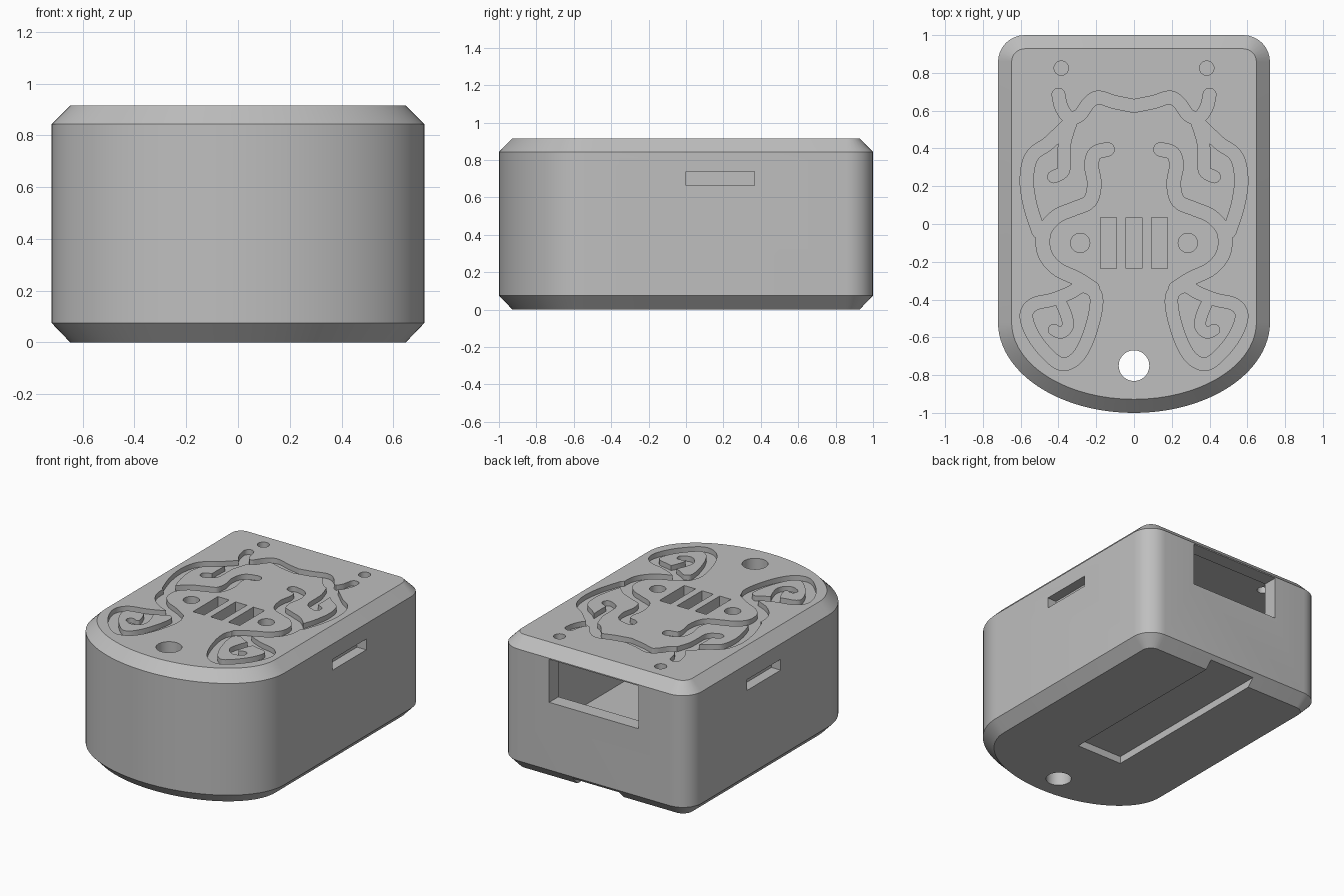
import bpy, bmesh, math
from mathutils import Vector

if "Cube" in bpy.data.objects:
    bpy.data.objects.remove(bpy.data.objects["Cube"])

H = 0.915        # total height
CH = 0.072       # edge chamfer
GROOVE = 0.035   # depth of the engraved ornament

grey = bpy.data.materials.new("plain grey")
grey.diffuse_color = (0.52, 0.52, 0.52, 1)
grey.use_nodes = True
grey.node_tree.nodes["Principled BSDF"].inputs["Base Color"].default_value = grey.diffuse_color


def make_object(name, bm):
    bmesh.ops.recalc_face_normals(bm, faces=bm.faces)
    me = bpy.data.meshes.new(name)
    bm.to_mesh(me)
    bm.free()
    me.materials.append(grey)
    ob = bpy.data.objects.new(name, me)
    bpy.context.collection.objects.link(ob)
    return ob


def loft(name, loops):
    """Closed solid through stacked loops of equal point count."""
    bm = bmesh.new()
    rings = [[bm.verts.new(p) for p in loop] for loop in loops]
    n = len(rings[0])
    for a, b in zip(rings, rings[1:]):
        for i in range(n):
            j = (i + 1) % n
            bm.faces.new((a[i], a[j], b[j], b[i]))
    bm.faces.new(rings[0])
    bm.faces.new(rings[-1])
    return make_object(name, bm)


def prism(name, pts, z0, z1):
    return loft(name, [[(x, y, z) for x, y in pts] for z in (z0, z1)])


def rect(x0, x1, y0, y1):
    return [(x0, y0), (x1, y0), (x1, y1), (x0, y1)]


def circle(cx, cy, r, n=32):
    return [(cx + r * math.cos(math.tau * i / n), cy + r * math.sin(math.tau * i / n))
            for i in range(n)]


def outline(inset, z):
    """Rounded back corners and an elliptical front."""
    a, b, r = 0.72 - inset, 0.48 - inset, 0.142 - inset
    pts = [(a * math.cos(t), -0.52 + b * math.sin(t))
           for t in (math.pi + math.pi * i / 48 for i in range(49))]
    for sx, start in ((1, 0), (-1, 90)):
        for i in range(9):
            t = math.radians(start + 90 * i / 8)
            pts.append((sx * 0.578 + r * math.cos(t), 0.858 + r * math.sin(t)))
    return [(x, y, z) for x, y in pts]


def spline(pts, closed, steps=7):
    """Catmull-Rom samples through the control points."""
    p = [Vector(q) for q in pts]
    n = len(p)
    get = (lambda i: p[i % n]) if closed else (lambda i: p[max(0, min(n - 1, i))])
    out = []
    for i in range(n if closed else n - 1):
        a, b, c, d = get(i - 1), get(i), get(i + 1), get(i + 2)
        for k in range(steps):
            t = k / steps
            out.append(0.5 * (2 * b + (c - a) * t + (2 * a - 5 * b + 4 * c - d) * t * t
                              + (3 * b - a - 3 * c + d) * t ** 3))
    if not closed:
        out.append(p[-1])
    return out


def ribbon(name, pts, width, closed, side):
    """Band of constant width following a path, used to engrave a groove."""
    c = spline([(x * side, y) for x, y in pts], closed)
    n, w = len(c), width / 2
    left, right = [], []
    for i in range(n):
        a = c[(i - 1) % n] if closed else c[max(0, i - 1)]
        b = c[(i + 1) % n] if closed else c[min(n - 1, i + 1)]
        d = (b - a).normalized()
        nrm = Vector((-d.y, d.x)) * w
        left.append(c[i] + nrm)
        right.append(c[i] - nrm)
    z0, z1 = H - GROOVE, H + 0.05
    if closed:
        loops = [[(*p, z) for p in s] for s, z in
                 ((left, z0), (right, z0), (right, z1), (left, z1))]
        bm = bmesh.new()
        rings = [[bm.verts.new(p) for p in loop] for loop in loops]
        for k in range(4):
            s, t = rings[k], rings[(k + 1) % 4]
            for i in range(n):
                j = (i + 1) % n
                bm.faces.new((s[i], s[j], t[j], t[i]))
        return make_object(name, bm)

    def cap(end, inner, sign):
        e = (end - inner).normalized()
        s = Vector((-e.y, e.x)) * sign
        return [end + w * (s * math.cos(t) + e * math.sin(t))
                for t in (math.pi * k / 8 for k in range(1, 8))]
    pts2 = left + cap(c[-1], c[-2], 1) + right[::-1] + cap(c[0], c[1], 1)
    return prism(name, [tuple(p) for p in pts2], z0, z1)


# Case body
body = loft("case_body", [outline(CH, 0), outline(0, CH + 0.003),
                          outline(0, H - CH), outline(CH, H)])

# Hollow, rear window, lower channel and front through hole
cutters = [
    prism("cavity_cutter", rect(-0.62, 0.62, -0.55, 0.9), 0.145, 0.84),
    prism("rear_window_cutter", rect(-0.34, 0.34, 0.85, 1.1), 0.54, 0.835),
    prism("bottom_channel_cutter", rect(-0.175, 0.175, -0.345, 1.1), -0.1, 0.05),
    prism("front_hole_cutter", circle(0, -0.75, 0.081, 48), -0.1, 1.1),
]
# Three slots in the top
for x in (-0.135, 0, 0.135):
    cutters.append(prism("top_slot_cutter", rect(x - 0.043, x + 0.043, -0.235, 0.035), 0.8, 1.1))

# Engraved ornament: path, width, closed
grooves = [
    ([(0.40, 0.685), (0.385, 0.62), (0.345, 0.565), (0.29, 0.575), (0.24, 0.64),
      (0.19, 0.67), (0.10, 0.645), (0, 0.625)], 0.068, False),           # brow
    ([(0.33, 0.55), (0.365, 0.44), (0.37, 0.36), (0.375, 0.28), (0.425, 0.25)],
     0.064, False),                                                       # inner curl
    ([(0.345, 0.53), (0.45, 0.43), (0.54, 0.36), (0.568, 0.24), (0.55, 0.1),
      (0.505, -0.04)], 0.07, False),                                      # cheek band
    ([(0.14, 0.395), (0.205, 0.375), (0.225, 0.31), (0.21, 0.21), (0.235, 0.12),
      (0.32, 0.08), (0.41, 0.04), (0.475, -0.04), (0.475, -0.15), (0.41, -0.235),
      (0.30, -0.29), (0.22, -0.34)], 0.072, False),                       # long strand
    ([(0.205, -0.37), (0.205, -0.47), (0.25, -0.62), (0.31, -0.715), (0.39, -0.74),
      (0.48, -0.665), (0.545, -0.57), (0.57, -0.48), (0.53, -0.425), (0.43, -0.40),
      (0.34, -0.365), (0.27, -0.33)], 0.066, True),                       # lower ring
    ([(0.39, -0.41), (0.36, -0.48), (0.35, -0.54), (0.385, -0.575), (0.425, -0.56)],
     0.058, False),                                                       # ring swirl
]
for side in (-1, 1):
    # Round holes in the top and shallow slots in the sides
    cutters.append(prism("eye_hole_cutter", circle(side * 0.285, -0.1, 0.051), 0.8, 1.1))
    cutters.append(prism("rear_hole_cutter", circle(side * 0.385, 0.825, 0.038), 0.8, 1.1))
    xa, xb = sorted((side * 0.65, side * 0.8))
    cutters.append(prism("side_slot_cutter", rect(xa, xb, 0, 0.365), 0.663, 0.737))
    for pts, width, closed in grooves:
        cutters.append(ribbon("groove_cutter", pts, width, closed, side))

# Carve everything out of the body
for c in cutters:
    m = body.modifiers.new(c.name, 'BOOLEAN')
    m.operation = 'DIFFERENCE'
    m.solver = 'EXACT'
    m.use_self = c.name.startswith("groove")
    m.object = c
bpy.context.view_layer.update()
dg = bpy.context.evaluated_depsgraph_get()
carved = bpy.data.meshes.new_from_object(body.evaluated_get(dg))
body.modifiers.clear()
body.data = carved
for c in cutters:
    bpy.data.objects.remove(c, do_unlink=True)

# Smooth the curved walls, keep the chamfer and cut edges sharp
bpy.ops.object.select_all(action='DESELECT')
body.select_set(True)
bpy.context.view_layer.objects.active = body
bpy.ops.object.shade_smooth_by_angle(angle=math.radians(28))
